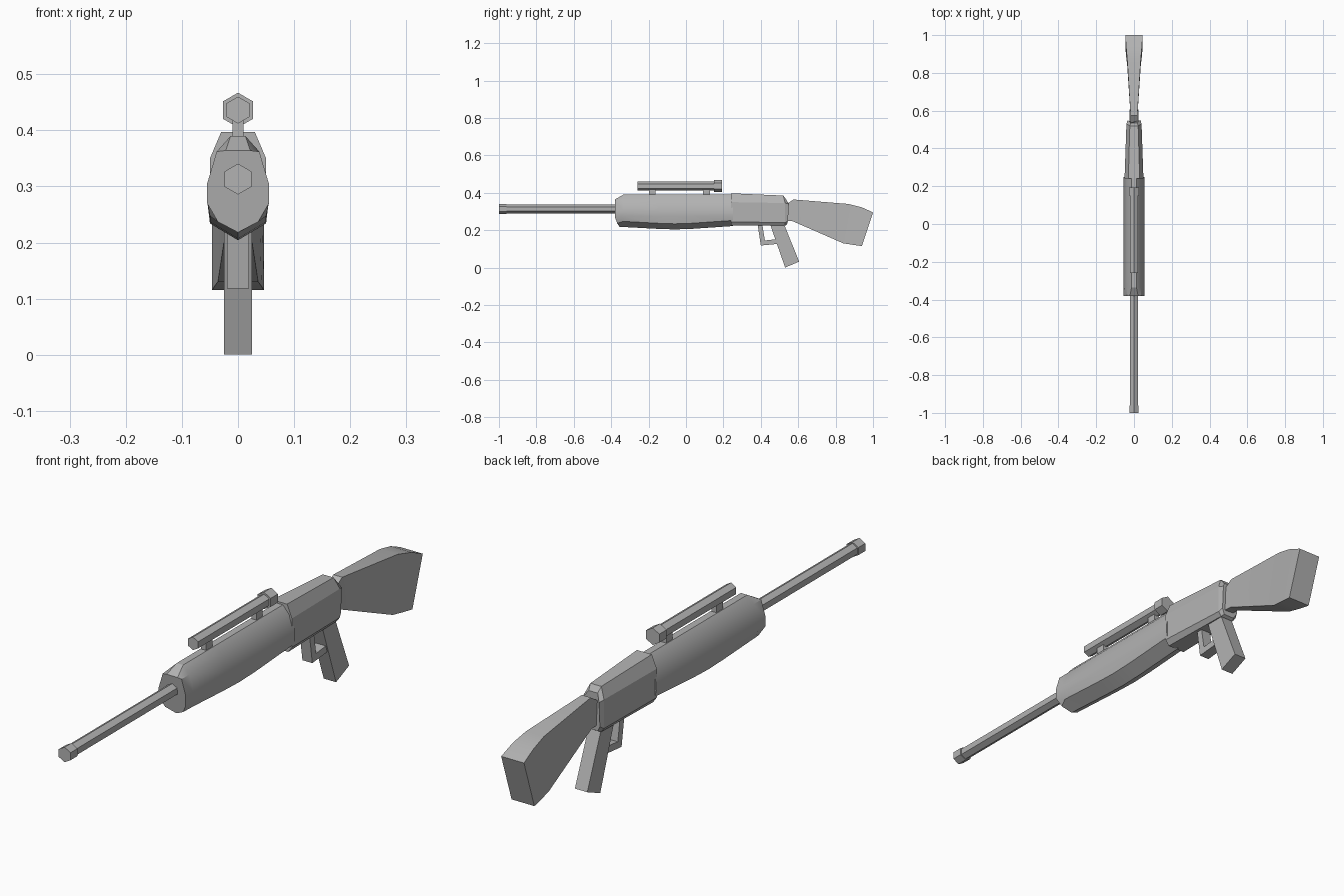
import bpy, bmesh, math
from mathutils import Matrix

cube = bpy.data.objects.get("Cube")
if cube:
    bpy.data.objects.remove(cube)

grey = bpy.data.materials.new("matte grey")
grey.use_nodes = True
grey.diffuse_color = (0.45, 0.45, 0.45, 1)
grey.node_tree.nodes["Principled BSDF"].inputs["Base Color"].default_value = grey.diffuse_color


def finish(bm, name, smooth=None):
    bmesh.ops.recalc_face_normals(bm, faces=bm.faces)
    mesh = bpy.data.meshes.new(name)
    bm.to_mesh(mesh)
    bm.free()
    mesh.materials.append(grey)
    ob = bpy.data.objects.new(name, mesh)
    bpy.context.collection.objects.link(ob)
    if smooth:
        bpy.ops.object.select_all(action="DESELECT")
        ob.select_set(True)
        bpy.context.view_layer.objects.active = ob
        bpy.ops.object.shade_smooth_by_angle(angle=math.radians(smooth))
    return ob


def loft(name, rings, smooth=None):
    """Join rings of (x, y, z) points and cap both ends."""
    bm = bmesh.new()
    loops = [[bm.verts.new(p) for p in ring] for ring in rings]
    for a, b in zip(loops, loops[1:]):
        for i in range(len(a)):
            j = (i + 1) % len(a)
            bm.faces.new((a[i], a[j], b[j], b[i]))
    bm.faces.new(loops[0])
    bm.faces.new(loops[-1])
    return finish(bm, name, smooth)


def mirrored(half):
    """Complete a half ring, listed from top to bottom, on the other side."""
    return half + [(-x, y, z) for x, y, z in reversed(half) if x > 0]


def plate(name, outline, half_width):
    """Extrude a (y, z) side outline across x."""
    return loft(name, [[(x, y, z) for y, z in outline] for x in (-half_width, half_width)])


def hex_bar(name, radius, y0, y1, z):
    bm = bmesh.new()
    turn = Matrix.Translation((0, (y0 + y1) / 2, z)) @ Matrix.Rotation(math.pi / 2, 4, "X")
    bmesh.ops.create_cone(bm, cap_ends=True, segments=6, radius1=radius, radius2=radius,
                          depth=y1 - y0, matrix=turn)
    return finish(bm, name)


# Barrel and muzzle
hex_bar("barrel", 0.023, -0.98, -0.34, 0.313)
hex_bar("muzzle", 0.0275, -1.0, -0.96, 0.313)

# Forestock: bevelled nose, then a belly that dips in the middle
nose = [(0.038, -0.38, 0.362), (0.055, -0.38, 0.305), (0.055, -0.38, 0.27),
        (0.036, -0.368, 0.237), (0, -0.355, 0.218)]


def stock_ring(y, belly):
    return mirrored([(0.013, y, 0.39), (0.038, y, 0.362), (0.054, y, 0.305), (0.055, y, 0.275),
                     (0.05, y, belly + 0.03), (0, y, belly)])


front = mirrored([(0.022, -0.38, 0.364)] + nose)
stations = ((-0.335, 0.217), (-0.15, 0.207), (-0.06, 0.204), (0.03, 0.207), (0.25, 0.222))
loft("forestock", [front] + [stock_ring(y, b) for y, b in stations], 30)

# Receiver, tapering to the rear
loft("receiver", [
    mirrored([(0.03, 0.24, 0.397), (0.05, 0.24, 0.35), (0.05, 0.24, 0.245), (0.035, 0.24, 0.224)]),
    mirrored([(0.022, 0.52, 0.385), (0.04, 0.53, 0.345), (0.04, 0.53, 0.24), (0.028, 0.53, 0.224)]),
    mirrored([(0.018, 0.535, 0.365), (0.034, 0.55, 0.34), (0.034, 0.545, 0.25), (0.022, 0.54, 0.23)]),
])

# Shoulder stock, flaring to the butt plate
butt = ((0.018, 0.53, 0.335, 0.53, 0.25), (0.018, 0.575, 0.364, 0.57, 0.248),
        (0.036, 0.87, 0.34, 0.84, 0.13), (0.042, 0.94, 0.322, 0.89, 0.122),
        (0.046, 1.0, 0.295, 0.94, 0.115))
loft("shoulder_stock", [mirrored([(w, yt, zt), (w, yb, zb)]) for w, yt, zt, yb, zb in butt], 30)

# Grip, trigger guard and trigger
plate("grip", [(0.45, 0.23), (0.53, 0.0), (0.605, 0.032), (0.525, 0.23)], 0.025)
plate("guard_front", [(0.383, 0.23), (0.4, 0.118), (0.422, 0.145), (0.408, 0.23)], 0.02)
plate("guard_bottom", [(0.4, 0.118), (0.495, 0.127), (0.485, 0.152), (0.422, 0.145)], 0.02)

# Sight tube, eyepiece and the two mounts
hex_bar("sight_tube", 0.024, -0.26, 0.16, 0.436)
hex_bar("eyepiece", 0.031, 0.15, 0.192, 0.436)
for name, y in (("front_mount", -0.18), ("rear_mount", 0.11)):
    plate(name, [(y - 0.018, 0.38), (y + 0.018, 0.38), (y + 0.018, 0.425), (y - 0.018, 0.425)], 0.01)
